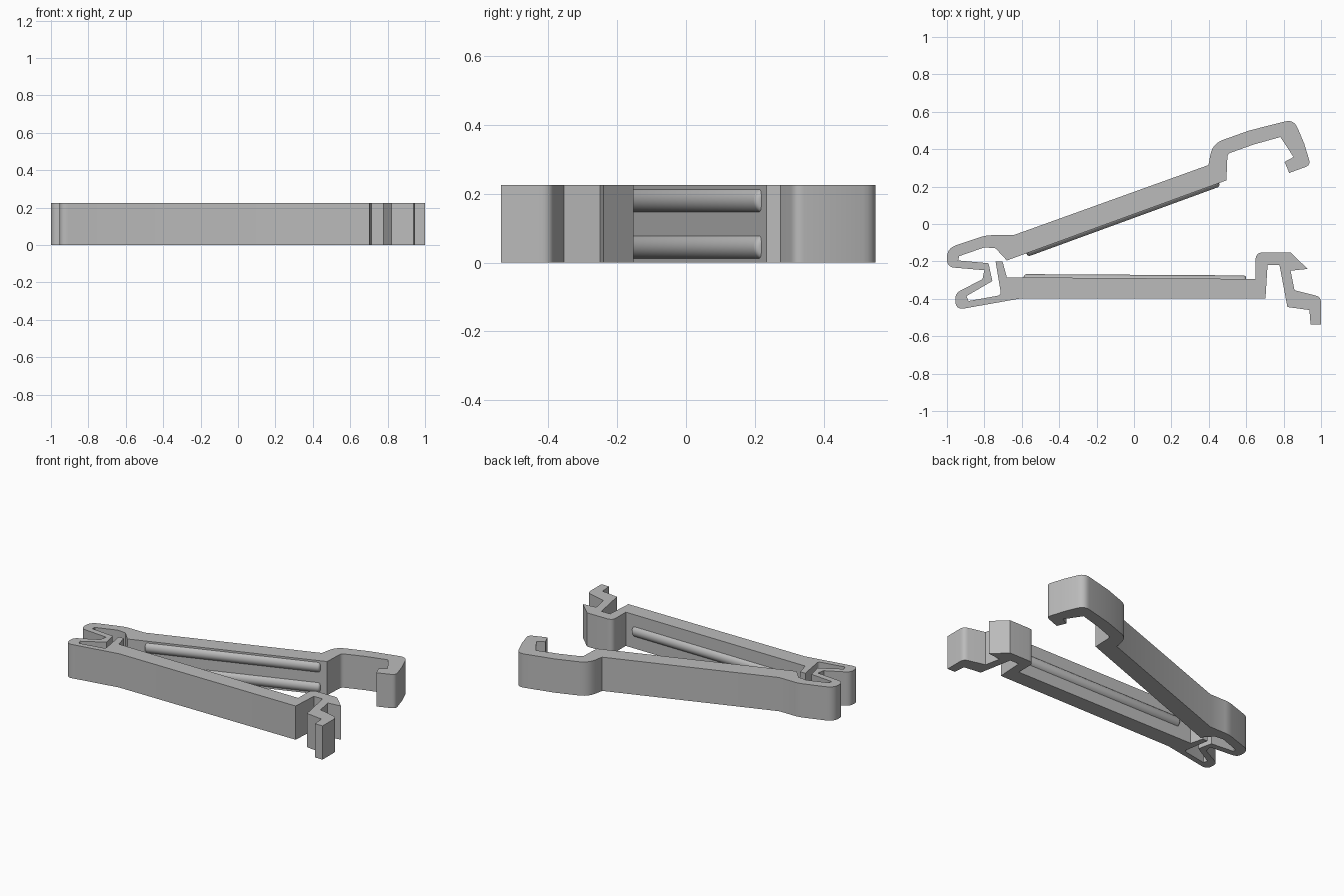
import bpy
import bmesh
from mathutils import Vector

HEIGHT = 0.225

default_cube = bpy.data.objects.get("Cube")
if default_cube:
    bpy.data.objects.remove(default_cube, do_unlink=True)

grey = bpy.data.materials.new("light grey plastic")
grey.use_nodes = True
grey.diffuse_color = (0.5, 0.5, 0.5, 1)
grey.node_tree.nodes["Principled BSDF"].inputs["Base Color"].default_value = grey.diffuse_color


def add_object(name, bm):
    """Turn a bmesh into a grey object with smooth curves and sharp edges."""
    bmesh.ops.recalc_face_normals(bm, faces=bm.faces)
    mesh = bpy.data.meshes.new(name)
    bm.to_mesh(mesh)
    bm.free()
    mesh.materials.append(grey)
    obj = bpy.data.objects.new(name, mesh)
    bpy.context.scene.collection.objects.link(obj)
    bpy.ops.object.select_all(action="DESELECT")
    obj.select_set(True)
    bpy.context.view_layer.objects.active = obj
    bpy.ops.object.shade_smooth_by_angle(angle=0.6)
    return obj


def rounded(corners, steps=6):
    """Replace every corner that has a third value by a curve of that reach."""
    outline = []
    for i, corner in enumerate(corners):
        here = Vector(corner[:2])
        if len(corner) == 2:
            outline.append(here)
            continue
        before = Vector(corners[i - 1][:2])
        after = Vector(corners[(i + 1) % len(corners)][:2])
        start = here + (before - here).normalized() * corner[2]
        end = here + (after - here).normalized() * corner[2]
        for step in range(steps + 1):
            t = step / steps
            outline.append(start.lerp(here, t).lerp(here.lerp(end, t), t))
    return outline


def extrude_profile(name, corners, height):
    """Extrude a closed outline upwards from the ground."""
    bm = bmesh.new()
    base = bm.faces.new([bm.verts.new((p.x, p.y, 0)) for p in rounded(corners)])
    result = bmesh.ops.extrude_face_region(bm, geom=[base], use_keep_orig=True)
    top = [v for v in result["geom"] if isinstance(v, bmesh.types.BMVert)]
    bmesh.ops.translate(bm, verts=top, vec=(0, 0, height))
    return add_object(name, bm)


def add_rib(name, start, end, z, inward, radius=0.038, proud=0.019):
    """Add a half sunk round rod along the gripping face of an arm."""
    start, end = Vector((*start, z)), Vector((*end, z))
    along = end - start
    side = along.cross(Vector((0, 0, 1))).normalized() * inward
    bm = bmesh.new()
    bmesh.ops.create_cone(bm, cap_ends=True, segments=32, radius1=radius,
                          radius2=radius, depth=along.length)
    rims = [e for e in bm.edges if any(len(f.verts) > 4 for f in e.link_faces)]
    bmesh.ops.bevel(bm, geom=rims, offset=0.015, segments=3, profile=0.5,
                    affect="EDGES")
    rod = add_object(name, bm)
    rod.rotation_mode = "QUATERNION"
    rod.rotation_quaternion = along.to_track_quat("Z", "Y")
    rod.location = (start + end) / 2 + side * (radius - proud)
    return rod


# Outer wall of the folded spring hinge
hinge_outside = [
    (-0.79, -0.06, 0.03), (-1, -0.13, 0.05), (-1, -0.23, 0.04),
    (-0.8, -0.247), (-0.81, -0.295), (-0.955, -0.37, 0.03),
    (-0.955, -0.46, 0.05),
]

# Straight front arm, ending in the catch and its release tab
front_arm = [(-0.6, -0.397), (0.703, -0.397)]
catch = [
    (0.714, -0.22), (0.778, -0.22), (0.82, -0.444), (0.938, -0.46),
    (0.944, -0.537), (1, -0.537), (1, -0.39, 0.03), (0.858, -0.354),
    (0.837, -0.25), (0.928, -0.24), (0.837, -0.152), (0.65, -0.152, 0.04),
    (0.65, -0.294),
]

# Inner wall of the hinge, with the short stop post
hinge_inside = [
    (-0.68, -0.285), (-0.703, -0.2), (-0.74, -0.2), (-0.71, -0.38, 0.02),
    (-0.885, -0.412), (-0.895, -0.385), (-0.757, -0.305), (-0.778, -0.21),
    (-0.94, -0.195), (-0.935, -0.172), (-0.8, -0.125), (-0.74, -0.13),
]

# Slanted back arm, ending in the hook that snaps over the catch
back_arm = [(-0.68, -0.195), (0.494, 0.233)]
hook = [
    (0.5, 0.375, 0.02), (0.64, 0.425), (0.783, 0.465), (0.853, 0.358),
    (0.805, 0.332), (0.83, 0.273), (0.945, 0.315, 0.03), (0.91, 0.43),
    (0.855, 0.56, 0.05), (0.617, 0.5), (0.42, 0.43, 0.06),
    (0.398, 0.315), (-0.645, -0.06),
]

extrude_profile("clip_body",
                hinge_outside + front_arm + catch + hinge_inside + back_arm + hook,
                HEIGHT)

# Gripping ribs: one on the front arm fits between two on the back arm
add_rib("front_arm_rib", (-0.59, -0.287), (0.6, -0.294), HEIGHT / 2, inward=1)
for label, z in (("lower", 0.045), ("upper", HEIGHT - 0.045)):
    add_rib(f"back_arm_{label}_rib", (-0.575, -0.157), (0.455, 0.219), z, inward=-1)
